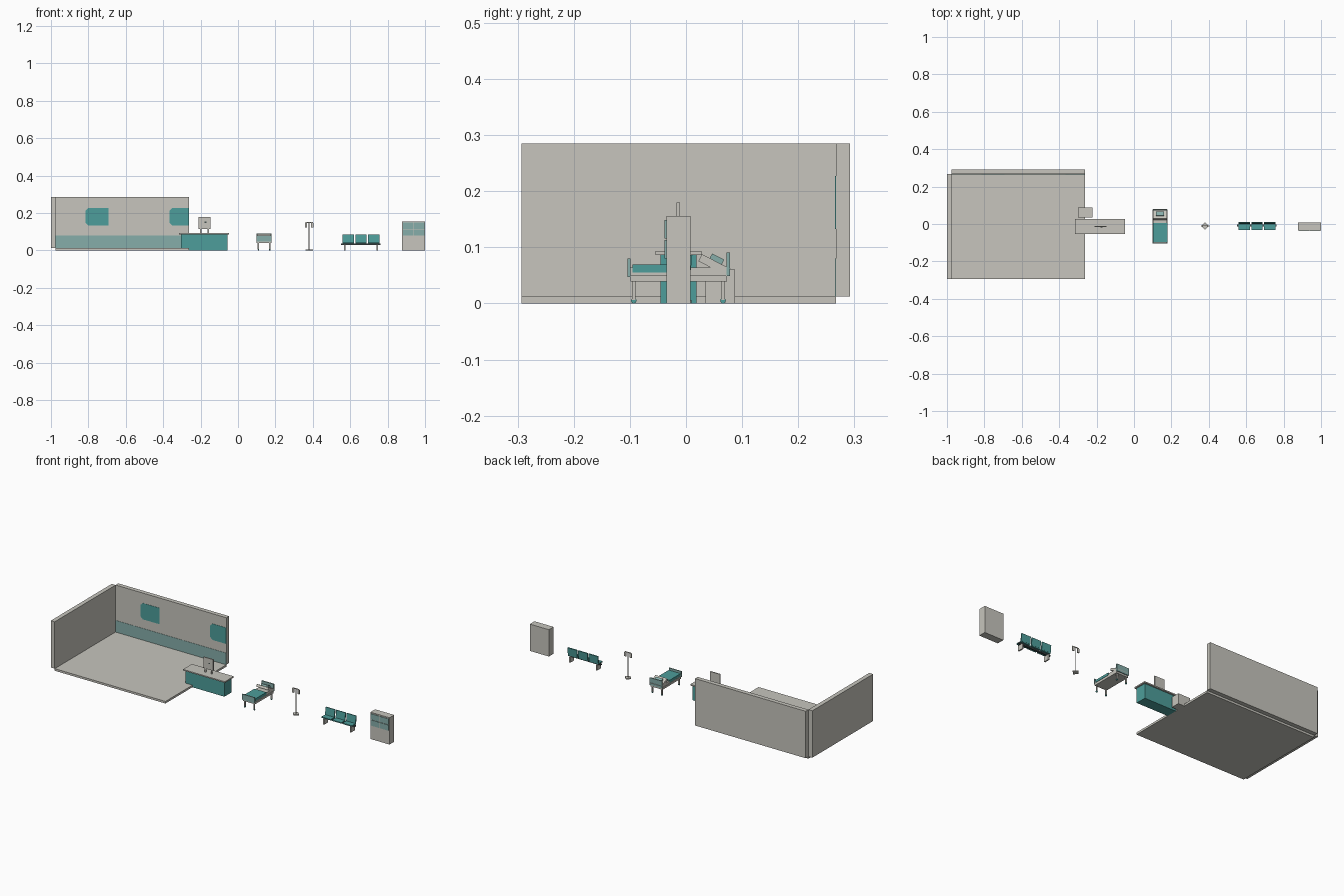
import bpy, bmesh, math

if "Cube" in bpy.data.objects:
    bpy.data.objects.remove(bpy.data.objects["Cube"])


def mat(name, rgb):
    m = bpy.data.materials.new(name)
    m.diffuse_color = (*rgb, 1)
    m.use_nodes = True
    m.node_tree.nodes["Principled BSDF"].inputs["Base Color"].default_value = m.diffuse_color
    return m


GREY = mat("warm grey", (0.57, 0.56, 0.51))
TEAL = mat("teal", (0.075, 0.34, 0.325))
PALE = mat("pale teal", (0.24, 0.42, 0.40))
DARK = mat("dark slate", (0.06, 0.08, 0.08))


def finish(name, bm, m):
    bmesh.ops.recalc_face_normals(bm, faces=bm.faces)
    me = bpy.data.meshes.new(name)
    bm.to_mesh(me)
    bm.free()
    me.materials.append(m)
    ob = bpy.data.objects.new(name, me)
    bpy.context.collection.objects.link(ob)
    return ob


def box(name, m, x, y, z, tilt=0):
    """Box from (min, max) ranges, optionally tilted about its x axis."""
    bm = bmesh.new()
    bmesh.ops.create_cube(bm, size=1)
    bmesh.ops.scale(bm, verts=bm.verts, vec=(x[1] - x[0], y[1] - y[0], z[1] - z[0]))
    ob = finish(name, bm, m)
    ob.location = (sum(x) / 2, sum(y) / 2, sum(z) / 2)
    ob.rotation_euler.x = tilt
    return ob


def tube(name, m, loc, r, h, sides=8, turn=0, axis_x=False):
    bm = bmesh.new()
    bmesh.ops.create_cone(bm, cap_ends=True, segments=sides, radius1=r, radius2=r, depth=h)
    ob = finish(name, bm, m)
    ob.location = loc
    ob.rotation_euler = (0, math.pi / 2, 0) if axis_x else (0, 0, turn)
    return ob


def plate(name, m, outline, y0, y1):
    """Thin upright plate from an x-z outline."""
    bm = bmesh.new()
    f = bm.faces.new([bm.verts.new((x, y0, z)) for x, z in outline])
    ext = bmesh.ops.extrude_face_region(bm, geom=[f])["geom"]
    for v in ext:
        if isinstance(v, bmesh.types.BMVert):
            v.co.y = y1
    return finish(name, bm, m)


# Room: floor, two walls, painted band and windows
box("floor", GREY, (-0.975, -0.262), (-0.293, 0.267), (0, 0.012))
box("left_wall", GREY, (-1, -0.975), (-0.293, 0.267), (0.012, 0.285))
box("back_wall", GREY, (-0.975, -0.262), (0.267, 0.292), (0.012, 0.285))
box("wall_band", PALE, (-0.975, -0.262), (0.2655, 0.268), (0.012, 0.08))
a, b, lo, hi, c = -0.815, -0.692, 0.133, 0.227, 0.015
plate("left_window", TEAL, [(a + c, lo), (b, lo), (b, hi), (a + c, hi), (a, hi - c), (a, lo + c)], 0.2655, 0.268)
a, b = -0.366, -0.262
plate("right_window", TEAL, [(a + c, lo), (b, lo), (b, hi), (a + c, hi), (a, hi - c), (a, lo + c)], 0.2655, 0.268)

# Reception desk with monitor and side cabinet
box("desk_body", TEAL, (-0.305, -0.056), (-0.045, 0.019), (0, 0.086))
box("desk_top", GREY, (-0.316, -0.047), (-0.054, 0.028), (0.086, 0.093))
box("monitor", GREY, (-0.211, -0.148), (-0.017, -0.011), (0.115, 0.18))
box("monitor_button", DARK, (-0.178, -0.168), (-0.0175, -0.016), (0.148, 0.154))
for x in (-0.2, -0.16):
    box("monitor_leg", GREY, (x - 0.004, x + 0.004), (-0.016, -0.012), (0.092, 0.116))
box("low_cabinet", GREY, (-0.3, -0.222), (0.035, 0.087), (0, 0.06))

# Bed
bx = (0.1, 0.179)
box("bed_frame", GREY, bx, (-0.099, 0.073), (0.039, 0.05))
box("mattress", GREY, (0.103, 0.176), (-0.099, 0.073), (0.05, 0.064))
box("blanket", TEAL, (0.101, 0.178), (-0.095, 0.006), (0.055, 0.069))
box("footboard", PALE, bx, (-0.1045, -0.099), (0.047, 0.08))
box("headboard", PALE, bx, (0.072, 0.078), (0.049, 0.091))
tilt = -math.radians(27)
box("backrest", GREY, (0.102, 0.177), (0.022, 0.079), (0.0615, 0.0755), tilt)
box("pillow", PALE, (0.117, 0.161), (0.043, 0.067), (0.074, 0.084), tilt)
for x in (0.109, 0.17):
    for y in (-0.093, 0.066):
        box("bed_leg", GREY, (x - 0.004, x + 0.004), (y - 0.003, y + 0.003), (0.006, 0.04))
        tube("castor", TEAL, (x, y, 0.005), 0.005, 0.006, 10, axis_x=True)

# Drip stand
sx, sy = 0.38, -0.01
tube("stand_base", GREY, (sx, sy, 0.003), 0.02, 0.006, 4)
tube("stand_pole", GREY, (sx, sy, 0.077), 0.002, 0.148)
box("stand_crossbar", GREY, (sx - 0.02, sx + 0.02), (sy - 0.002, sy + 0.002), (0.148, 0.152))
for s in (-1, 1):
    x = sx + s * 0.017
    box("drip_bag", GREY, (x - 0.006, x + 0.006), (sy - 0.003, sy + 0.003), (0.124, 0.148))

# Row of three waiting seats
box("seat_beam", DARK, (0.552, 0.762), (-0.014, -0.004), (0.03, 0.037))
for i in range(3):
    x0 = 0.56 + i * 0.068
    box("seat", TEAL, (x0, x0 + 0.06), (-0.032, 0.006), (0.037, 0.043))
    box("seat_back", TEAL, (x0, x0 + 0.06), (0.003, 0.009), (0.043, 0.086), -math.radians(6))
for x in (0.572, 0.744):
    box("bench_leg", GREY, (x - 0.004, x + 0.004), (-0.028, 0.006), (0, 0.031))

# Supply cabinet with four glass panes
box("cabinet", GREY, (0.877, 1.0), (-0.035, 0.008), (0, 0.156))
for x in (0.881, 0.94):
    for z in (0.08, 0.116):
        box("glass_pane", PALE, (x, x + 0.056), (-0.038, -0.034), (z, z + 0.033))
